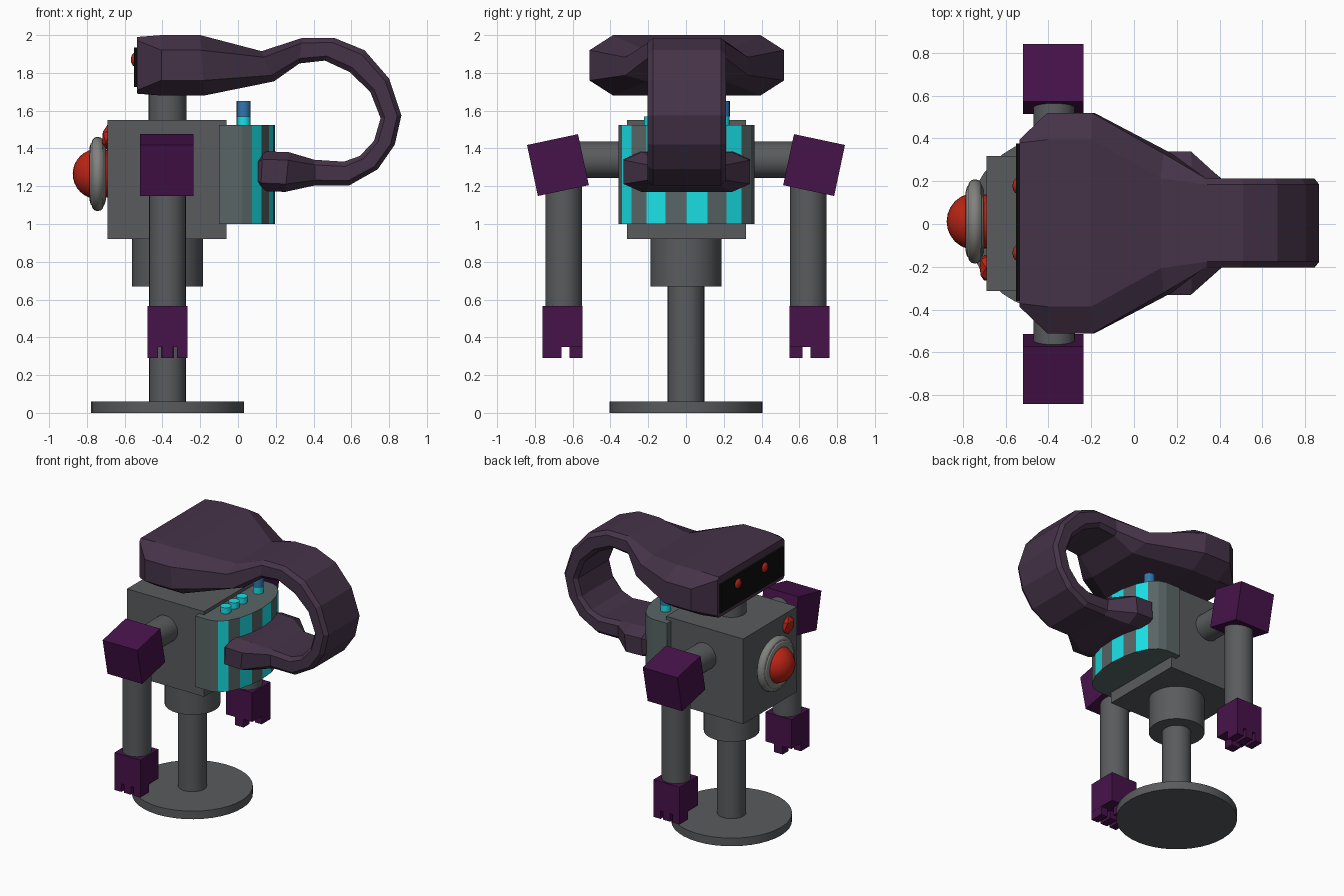
import bpy, bmesh, math
from mathutils import Matrix, Vector

if "Cube" in bpy.data.objects:
    bpy.data.objects.remove(bpy.data.objects["Cube"])


def mat(name, r, g, b):
    m = bpy.data.materials.new(name)
    m.diffuse_color = (r, g, b, 1)
    m.use_nodes = True
    m.node_tree.nodes["Principled BSDF"].inputs["Base Color"].default_value = m.diffuse_color
    return m


GREY = mat("metal_grey", .1, .105, .11)
LIGHT = mat("ring_grey", .22, .22, .21)
PACK = mat("pack_grey", .1, .13, .13)
CYAN = mat("cyan", .01, .75, .8)
BLUE = mat("blue", .03, .18, .42)
RED = mat("red", .5, .018, .008)
PLUM = mat("plum", .06, .033, .065)
PURPLE = mat("purple", .062, .006, .068)
BLACK = mat("black", .004, .004, .004)
CX = -.373  # axis of the body column


def finish(name, bm, *mats, smooth=False):
    bmesh.ops.recalc_face_normals(bm, faces=bm.faces[:])
    me = bpy.data.meshes.new(name)
    bm.to_mesh(me)
    bm.free()
    ob = bpy.data.objects.new(name, me)
    bpy.context.collection.objects.link(ob)
    for m in mats:
        me.materials.append(m)
    if smooth:
        bpy.ops.object.select_all(action='DESELECT')
        bpy.context.view_layer.objects.active = ob
        ob.select_set(True)
        bpy.ops.object.shade_smooth_by_angle(angle=math.radians(35))
    return ob


def add_box(bm, c, s, tilt=0):
    M = Matrix.Translation(c) @ Matrix.Rotation(tilt, 4, 'X') @ Matrix.Diagonal((*s, 1))
    bmesh.ops.create_cube(bm, size=1, matrix=M)


def box(name, c, s, m, tilt=0):
    bm = bmesh.new()
    add_box(bm, c, s, tilt)
    return finish(name, bm, m)


def rod(name, a, b, r, m, n=32):
    a, b = Vector(a), Vector(b)
    d = b - a
    bm = bmesh.new()
    M = Matrix.Translation((a + b) / 2) @ d.to_track_quat('Z', 'Y').to_matrix().to_4x4()
    bmesh.ops.create_cone(bm, cap_ends=True, segments=n, radius1=r, radius2=r,
                          depth=d.length, matrix=M)
    return finish(name, bm, m, smooth=True)


def ball(name, c, s, m):
    bm = bmesh.new()
    bmesh.ops.create_uvsphere(bm, u_segments=24, v_segments=16, radius=1,
                              matrix=Matrix.Translation(c) @ Matrix.Diagonal((*s, 1)))
    return finish(name, bm, m, smooth=True)


# Stand, waist, body and neck
rod("base_disc", (CX, 0, 0), (CX, 0, .06), .405, GREY, 40)
rod("stand_pole", (CX, 0, .05), (CX, 0, .7), .097, GREY)
rod("waist", (CX, 0, .67), (CX, 0, .95), .187, GREY)
box("body", (-.375, .003, 1.235), (.63, .63, .63), GREY)
rod("neck", (CX, 0, 1.5), (CX, 0, 1.75), .1, GREY)

# Chest lamp with ring, and small faceted gem
rod("lamp_seat", (-.66, .012, 1.265), (-.74, .012, 1.265), .126, RED)
ball("chest_lamp", (-.742, .012, 1.265), (.133, .133, .133), RED)
for i, (R, r) in enumerate(((.165, .032), (.14, .043))):
    bpy.ops.mesh.primitive_torus_add(location=(-.743, .012, 1.265), rotation=(0, math.pi / 2, 0),
                                     major_radius=R, minor_radius=r,
                                     major_segments=32, minor_segments=12)
    bpy.context.object.name = f"lamp_ring_{i + 1}"
    bpy.context.object.data.materials.append(LIGHT)
    bpy.ops.object.shade_smooth_by_angle()
bm = bmesh.new()
bmesh.ops.create_icosphere(bm, subdivisions=1, radius=.07,
                           matrix=Matrix.Translation((-.69, -.205, 1.457)) @ Matrix.Diagonal((.5, 1, 1, 1)))
finish("chest_gem", bm, RED)

# Striped back pack: straight sides, rounded back, alternate facets cyan
arc = [math.radians(a) for a in range(-90, 91, 18)]
prof = [(-.1, -.36)] + [(.02 + .177 * math.cos(a), .36 * math.sin(a)) for a in arc] + [(-.1, .36)]
bm = bmesh.new()
lo, hi = ([bm.verts.new((x, y + .003, z)) for x, y in prof] for z in (1.0, 1.525))
bm.faces.new(lo)
bm.faces.new(hi)
for i in range(len(prof)):
    j = (i + 1) % len(prof)
    f = bm.faces.new((lo[i], lo[j], hi[j], hi[i]))
    f.material_index = 1 if i in (2, 4, 6, 8) else 0
finish("back_pack", bm, PACK, CYAN)
for i, y in enumerate((-.185, -.09, .005)):
    rod(f"pack_button_{i + 1}", (.03, y, 1.5), (.03, y, 1.57), .037, CYAN, 16)
rod("pack_valve_base", (.03, .195, 1.5), (.03, .195, 1.57), .036, CYAN, 16)
rod("pack_valve", (.03, .195, 1.57), (.03, .195, 1.65), .037, BLUE, 16)

# Arms, both sides
for side, s in (("left", 1), ("right", -1)):
    rod(f"{side}_axle", (CX, .28 * s, 1.34), (CX, .6 * s, 1.34), .097, GREY)
    box(f"{side}_shoulder", (-.377, .678 * s, 1.312), (.283, .276, .276), PURPLE, math.radians(-12 * s))
    rod(f"{side}_arm", (CX, .648 * s, .55), (CX, .648 * s, 1.25), .097, GREY)
    bm = bmesh.new()
    add_box(bm, (CX, .653 * s, .458), (.213, .212, .216))
    for k in (-1, 0, 1):
        add_box(bm, (CX + k * .078, .709 * s, .325), (.056, .1, .07))
    add_box(bm, (CX, .582 * s, .325), (.07, .07, .07))
    finish(f"{side}_hand", bm, PURPLE)

# Head flowing into a curled tail: outer x,z / inner x,z / half width / flat half width / corner cut
W, T = (.515, .39, .25), (.208, .18, .2)
stations = [
    (-.535, 1.99, -.535, 1.69, .39, .375, .06),
    (-.405, 2.0, -.405, 1.68, *W),
    (-.2, 2.0, -.18, 1.68, *W),
    (.125, 1.915, .19, 1.755, .325, .21, .2),
    (.34, 1.985, .325, 1.85, *T),
    (.51, 1.985, .46, 1.865, *T),
    (.67, 1.92, .59, 1.805, *T),
    (.8, 1.77, .70, 1.7, *T),
    (.865, 1.575, .755, 1.56, *T),
    (.83, 1.42, .72, 1.44, *T),
    (.74, 1.29, .645, 1.36, *T),
    (.59, 1.205, .56, 1.33, *T),
    (.41, 1.205, .405, 1.34, *T),
    (.25, 1.17, .27, 1.38, .335, .24, .2),
    (.12, 1.175, .13, 1.385, .335, .24, .2),
    (.095, 1.205, .095, 1.35, .3, .24, .2),
]
bm = bmesh.new()
rings = []
for ox, oz, ix, iz, w, flat, cut in stations:
    o, i = Vector((ox, 0, oz)), Vector((ix, 0, iz))
    half = [(0, flat), (cut, w), (1 - cut, w), (1, flat)]
    loop = half + [(t, -y) for t, y in reversed(half)]
    rings.append([bm.verts.new(o.lerp(i, t) + Vector((0, y + .004, 0))) for t, y in loop])
for a, b in zip(rings, rings[1:]):
    for k in range(8):
        bm.faces.new((a[k], a[k - 1], b[k - 1], b[k]))
bm.faces.new(rings[0])
bm.faces.new(rings[-1])
finish("head_and_tail", bm, PLUM)

# Visor and eyes
box("visor", (-.535, .008, 1.83), (.03, .735, .21), BLACK)
for i, y in enumerate((.178, -.135)):
    ball(f"eye_{i + 1}", (-.545, y, 1.87), (.022, .036, .036), RED)
